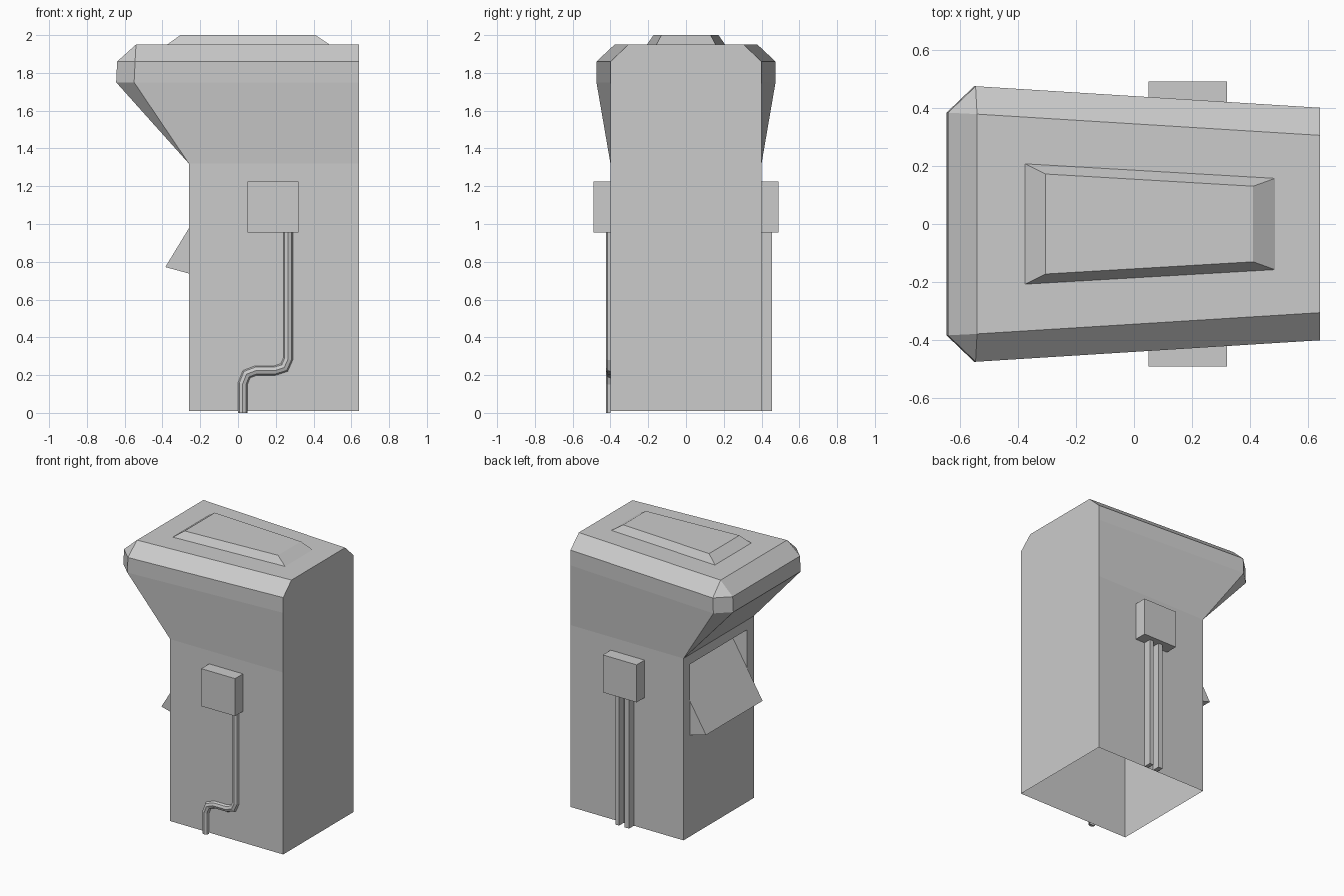
import bpy, bmesh
from mathutils import Vector

if "Cube" in bpy.data.objects:
    bpy.data.objects.remove(bpy.data.objects["Cube"])


def make(name, build):
    bm = bmesh.new()
    build(bm)
    bmesh.ops.remove_doubles(bm, verts=bm.verts, dist=1e-5)
    bmesh.ops.recalc_face_normals(bm, faces=bm.faces)
    me = bpy.data.meshes.new(name)
    bm.to_mesh(me)
    bm.free()
    ob = bpy.data.objects.new(name, me)
    bpy.context.collection.objects.link(ob)
    return ob


def face(bm, *pts):
    bm.faces.new([bm.verts.new(p) for p in pts])


def bridge(bm, a, b, closed=True):
    n = len(a)
    for i in range(n if closed else n - 1):
        j = (i + 1) % n
        face(bm, a[i], a[j], b[j], b[i])


def box(name, x0, x1, y0, y1, z0, z1):
    def build(bm):
        a = [(x0, y0, z0), (x1, y0, z0), (x1, y1, z0), (x0, y1, z0)]
        b = [(x, y, z1) for x, y, _ in a]
        bridge(bm, a, b)
        face(bm, *a)
        face(bm, *b)
    return make(name, build)


XL, XR, W = -0.26, 0.64, 0.40


# Hollow body with open bottom, flap recess and flared bevelled head
def body(bm):
    z0, z1, z2, z3, z4 = 0.01, 1.32, 1.75, 1.86, 1.95

    def side(s):
        face(bm, (XL, s*W, z0), (XR, s*W, z0), (XR, s*W, z1), (XL, s*W, z1))
        face(bm, (XL, s*W, z1), (XR, s*W, z1), (XR, s*W, z2), (-0.55, s*0.474, z2))
        face(bm, (-0.55, s*0.474, z2), (XR, s*W, z2), (XR, s*W, z3), (-0.545, s*0.474, z3))
        face(bm, (-0.545, s*0.474, z3), (XR, s*W, z3), (XR, s*0.305, z4), (-0.54, s*0.378, z4))
        # corner bevels
        face(bm, (XL, s*W, z1), (-0.55, s*0.474, z2), (-0.645, s*0.383, z2))
        face(bm, (-0.55, s*0.474, z2), (-0.645, s*0.383, z2), (-0.64, s*0.383, z3), (-0.545, s*0.474, z3))
        face(bm, (-0.545, s*0.474, z3), (-0.64, s*0.383, z3), (-0.54, s*0.378, z4))
    for s in (-1, 1):
        side(s)
    # right wall
    half = [(W, z0), (W, z1), (W, z2), (W, z3), (0.305, z4)]
    face(bm, *[(XR, y, z) for y, z in half], *[(XR, -y, z) for y, z in reversed(half)])
    # overhang, nose, nose bevel and top
    strip = [(XL, W, z1), (-0.645, 0.383, z2), (-0.64, 0.383, z3), (-0.54, 0.378, z4), (XR, 0.305, z4)]
    bridge(bm, strip, [(x, -y, z) for x, y, z in strip], closed=False)

    # left wall around the recess, then the recess itself
    def rect(x, y, lo, hi):
        return [(x, -y, lo), (x, y, lo), (x, y, hi), (x, -y, hi)]
    hole, back = rect(XL, 0.325, 0.735, 1.25), rect(-0.12, 0.325, 0.735, 1.25)
    bridge(bm, rect(XL, W, z0, z1), hole)
    bridge(bm, hole, back)
    face(bm, *back)


make("body", body)


# Tilted intake flap with wedge sides
def flap(bm):
    prof = [(-0.385, 0.772), (-0.26, 0.738), (-0.122, 1.204)]
    a = [(x, -0.322, z) for x, z in prof]
    b = [(x, 0.322, z) for x, z in prof]
    bridge(bm, a, b)
    face(bm, *a)
    face(bm, *b)


make("intake_flap", flap)


# Raised tapered panel on the lid
def lid(bm):
    def ring(xl, yl, xr, yr, z):
        return [(xl, -yl, z), (xr, -yr, z), (xr, yr, z), (xl, yl, z)]
    low, top = ring(-0.375, 0.207, 0.485, 0.157, 1.95), ring(-0.305, 0.172, 0.41, 0.13, 2.0)
    bridge(bm, low, top)
    face(bm, *top)


make("lid_panel", lid)

# Junction boxes on both sides
box("front_junction_box", 0.05, 0.32, -0.49, -W, 0.955, 1.225)
box("back_junction_box", 0.05, 0.32, W, 0.49, 0.955, 1.225)

# Straight cable ducts on the back
box("back_duct_wide", 0.135, 0.17, W, 0.455, 0.01, 0.955)
box("back_duct_narrow", 0.215, 0.245, W, 0.455, 0.01, 0.955)


# Bent half-round conduit on the front
def conduit(bm):
    path = [Vector(p) for p in [(0.265, 0.955), (0.265, 0.285), (0.245, 0.24), (0.195, 0.224),
                                (0.095, 0.224), (0.045, 0.205), (0.025, 0.155), (0.025, 0.0)]]
    prof = [(-0.025, 0), (-0.018, 0.016), (0, 0.023), (0.018, 0.016), (0.025, 0)]
    rings = []
    for i, p in enumerate(path):
        a = (p - path[max(i - 1, 0)]).normalized()
        b = (path[min(i + 1, len(path) - 1)] - p).normalized()
        t = (a + b).normalized()
        n = Vector((-t.y, t.x)) / max(t.dot(b), t.dot(a))
        rings.append([(p.x + n.x*u, -W - d, p.y + n.y*u) for u, d in prof])
    for r, q in zip(rings, rings[1:]):
        bridge(bm, r, q, closed=False)
    face(bm, *rings[-1])


make("front_conduit", conduit)
